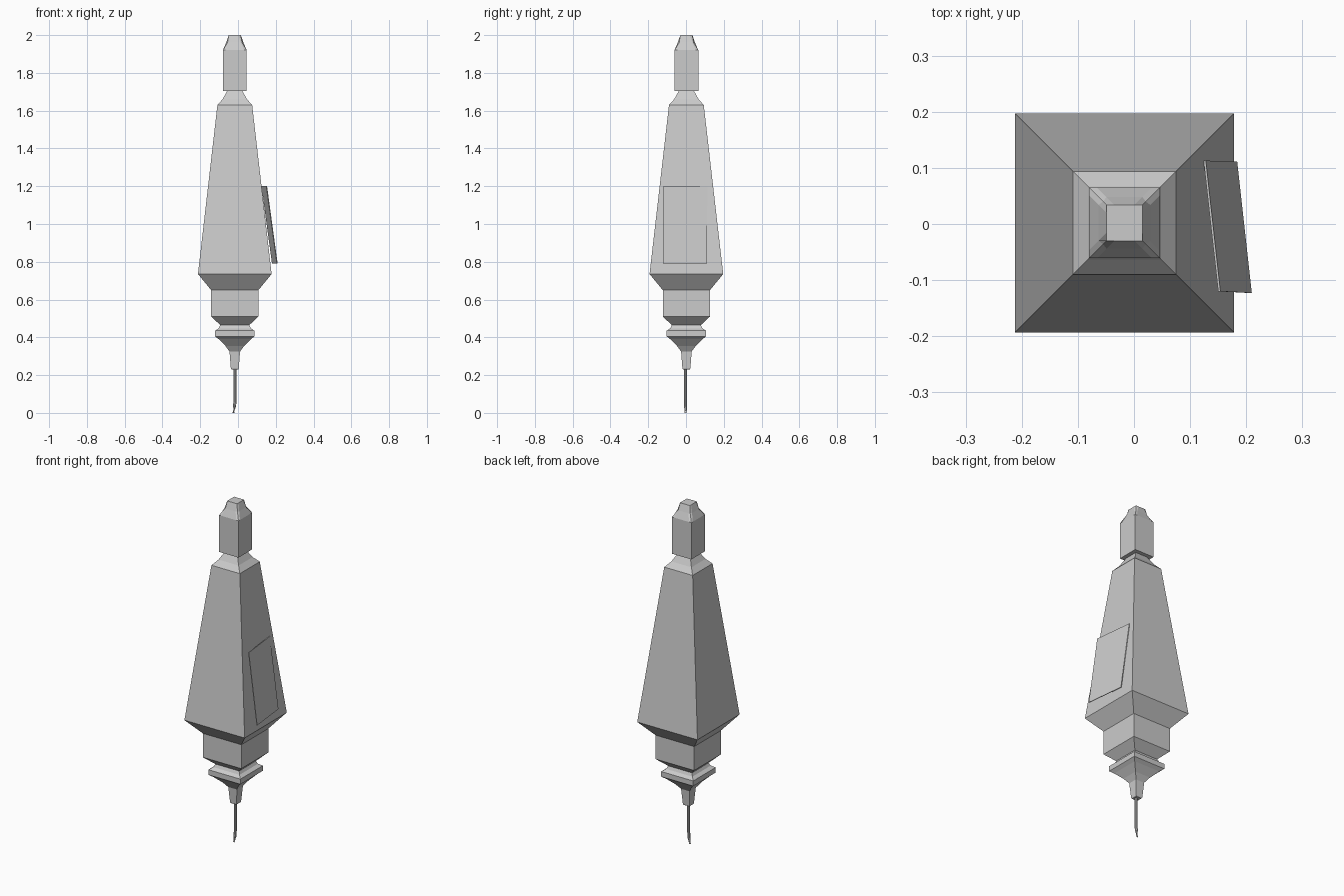
import bpy
import bmesh
from mathutils import Vector

cube = bpy.data.objects.get("Cube")
if cube:
    bpy.data.objects.remove(cube, do_unlink=True)

CX, CY = -0.017, 0.002  # axis of the turned body

grey = bpy.data.materials.new("pale grey")
grey.use_nodes = True
grey.diffuse_color = (0.6, 0.6, 0.6, 1)
grey.node_tree.nodes["Principled BSDF"].inputs["Base Color"].default_value = (0.6, 0.6, 0.6, 1)


def finish(bm, name):
    bmesh.ops.recalc_face_normals(bm, faces=bm.faces)
    mesh = bpy.data.meshes.new(name)
    bm.to_mesh(mesh)
    bm.free()
    mesh.materials.append(grey)
    ob = bpy.data.objects.new(name, mesh)
    bpy.context.collection.objects.link(ob)
    return ob


def skin(bm, rings):
    """Bridge equal rings of points and cap both ends."""
    loops = [[bm.verts.new(p) for p in ring] for ring in rings]
    n = len(loops[0])
    for a, b in zip(loops, loops[1:]):
        for i in range(n):
            j = (i + 1) % n
            bm.faces.new((a[i], a[j], b[j], b[i]))
    bm.faces.new(loops[0][::-1])
    bm.faces.new(loops[-1])


def square(h, z):
    return [(CX + h * sx, CY + h * sy, z) for sx, sy in ((-1, -1), (1, -1), (1, 1), (-1, 1))]


def square_loft(name, profile):
    bm = bmesh.new()
    skin(bm, [square(h, z) for h, z in profile])
    return finish(bm, name)


# Square turned parts, each a (half width, height) profile
square_loft("needle_socket", [(0.018, 0.23), (0.021, 0.235), (0.028, 0.325), (0.05, 0.355),
                              (0.085, 0.39), (0.104, 0.405)])
square_loft("flange", [(0.104, 0.405), (0.104, 0.435), (0.085, 0.448), (0.077, 0.465)])
square_loft("lower_block", [(0.077, 0.465), (0.125, 0.51), (0.125, 0.65)])
square_loft("tapered_body", [(0.125, 0.65), (0.195, 0.735), (0.092, 1.63)])
square_loft("neck", [(0.092, 1.63), (0.065, 1.66), (0.04, 1.705)])
square_loft("top_block", [(0.063, 1.705), (0.063, 1.92)])


# Cap with shallow notched corners
def notched(h, z, notch):
    ring = []
    for sx, sy in ((-1, -1), (1, -1), (1, 1), (-1, 1)):
        pts = [(h, h - 0.014), (h - notch, h - notch), (h - 0.014, h)]
        if sx * sy < 0:
            pts.reverse()
        if sx * sy > 0:
            pts.reverse()
        if sx * sy < 0:
            pts.reverse()
            pts = pts[::-1]
        ring += [(CX + sx * x, CY + sy * y, z) for x, y in pts]
    # order the points around the axis
    from math import atan2
    return sorted(ring, key=lambda p: atan2(p[1] - CY, p[0] - CX))


bm = bmesh.new()
skin(bm, [notched(0.063, 1.92, 0), notched(0.046, 1.96, 0.008), notched(0.032, 2.0, 0)])
finish(bm, "cap")

# Thin needle with a bent tip
bm = bmesh.new()
rings = []
for x, z, r in ((-0.024, 0.0, 0.005), (-0.018, 0.035, 0.008), (-0.016, 0.07, 0.008), (-0.016, 0.235, 0.008)):
    ring = bmesh.ops.create_circle(bm, segments=8, radius=r)["verts"]
    rings.append([(v.co.x + x, v.co.y - 0.002, z) for v in ring])
    bmesh.ops.delete(bm, geom=ring, context='VERTS')
skin(bm, rings)
finish(bm, "needle")

# Tilted plate resting against the side
bm = bmesh.new()
outer = [Vector(p) for p in ((0.154, -0.12, 1.2), (0.128, 0.113, 1.2),
                             (0.184, 0.111, 0.79), (0.21, -0.123, 0.79))]
skin(bm, [[p - Vector((0.004, 0, 0)) for p in outer], outer])
finish(bm, "side_plate")
